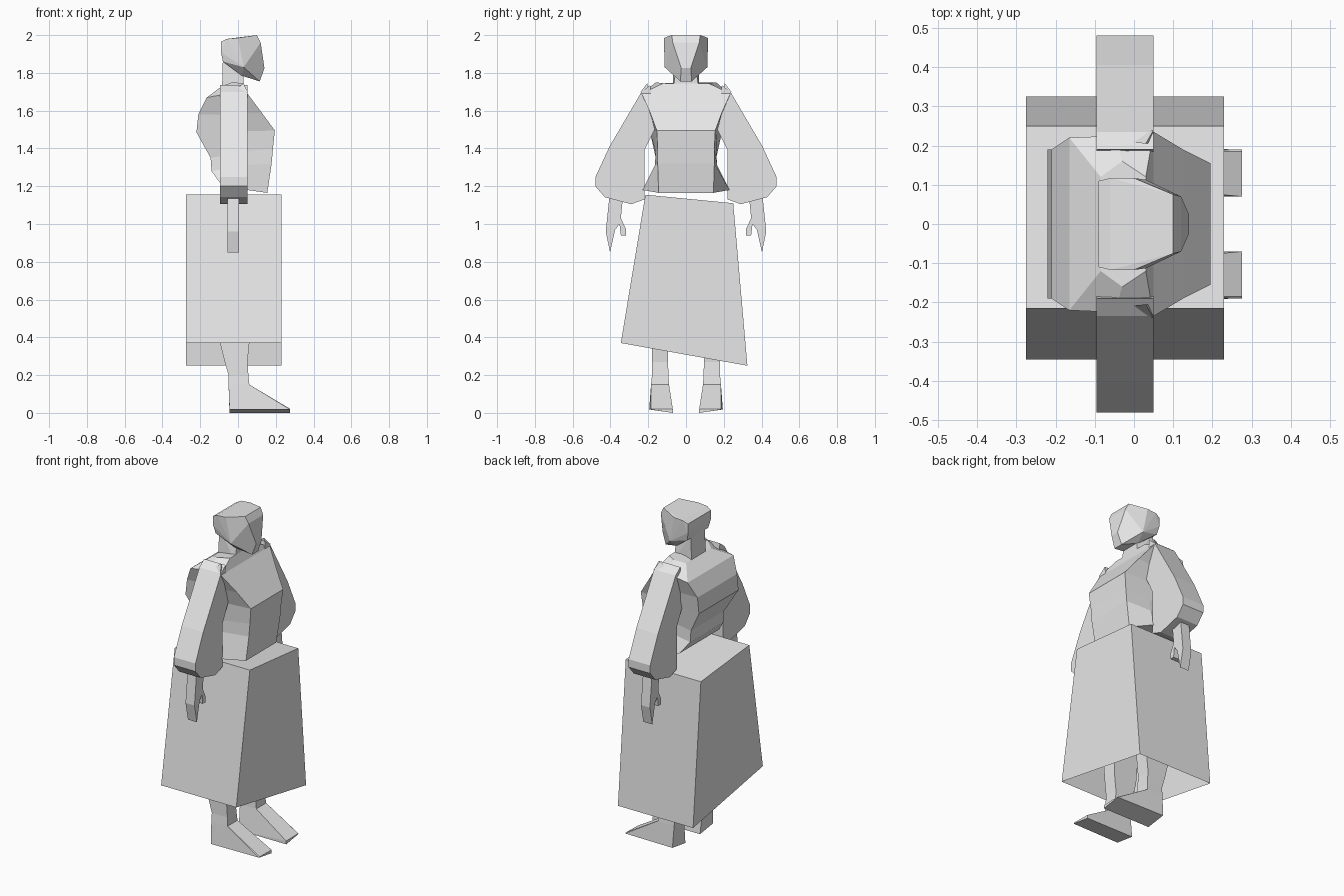
import bpy, bmesh

grey = bpy.data.materials.new("plain grey")
grey.diffuse_color = (0.8, 0.8, 0.8, 1)


def finish(name, bm):
    bmesh.ops.recalc_face_normals(bm, faces=bm.faces)
    me = bpy.data.meshes.new(name)
    bm.to_mesh(me)
    bm.free()
    me.materials.append(grey)
    ob = bpy.data.objects.new(name, me)
    bpy.context.collection.objects.link(ob)
    return ob


def slab(name, outline, x0, x1, side=1):
    """Flat (y, z) outline extruded along x."""
    bm = bmesh.new()
    a = [bm.verts.new((x0, y * side, z)) for y, z in outline]
    f = bm.faces.new(a)
    ext = bmesh.ops.extrude_face_region(bm, geom=[f])
    vs = [v for v in ext["geom"] if isinstance(v, bmesh.types.BMVert)]
    bmesh.ops.translate(bm, verts=vs, vec=(x1 - x0, 0, 0))
    return finish(name, bm)


def loft(name, rings):
    """Skin matching rings of points and cap both ends."""
    bm = bmesh.new()
    rs = [[bm.verts.new(p) for p in r] for r in rings]
    n = len(rs[0])
    for a, b in zip(rs, rs[1:]):
        for i in range(n):
            j = (i + 1) % n
            bm.faces.new((a[i], a[j], b[j], b[i]))
    bm.faces.new(rs[0])
    bm.faces.new(rs[-1])
    return finish(name, bm)


def hull(name, pts):
    bm = bmesh.new()
    for p in pts:
        bm.verts.new(p)
    res = bmesh.ops.convex_hull(bm, input=bm.verts)
    junk = {v for v in res["geom_interior"] if isinstance(v, bmesh.types.BMVert)}
    bmesh.ops.delete(bm, geom=list(junk), context='VERTS')
    bmesh.ops.dissolve_limit(bm, angle_limit=0.03, verts=bm.verts, edges=bm.edges)
    return finish(name, bm)


def both(pts):
    return [(x, s * y, z) for x, y, z in pts for s in (1, -1)]


# Skirt: lopsided block, open underneath
skirt = slab("skirt", [(-0.345, 0.37), (0.325, 0.25), (0.25, 1.11), (-0.215, 1.155)],
             -0.275, 0.23)
bm = bmesh.new()
bm.from_mesh(skirt.data)
bottom = [f for f in bm.faces if f.normal.z < -0.7]
bmesh.ops.delete(bm, geom=bottom, context='FACES_ONLY')
bm.to_mesh(skirt.data)
bm.free()

# Torso: six-sided rings given as back, side and front (x, half width, z)
torso_rings = [
    ((-0.09, 0.19, 1.21), (0.05, 0.23, 1.18), (0.155, 0.145, 1.165)),
    ((-0.14, 0.16, 1.28), (0.02, 0.165, 1.31), (0.178, 0.15, 1.32)),
    ((-0.145, 0.16, 1.35), (0.02, 0.16, 1.38), (0.185, 0.15, 1.40)),
    ((-0.22, 0.19, 1.485), (0.02, 0.165, 1.49), (0.195, 0.155, 1.495)),
    ((-0.21, 0.19, 1.58), (0.0, 0.19, 1.58), (0.125, 0.19, 1.59)),
    ((-0.165, 0.22, 1.67), (-0.05, 0.225, 1.69), (0.05, 0.235, 1.69)),
    ((-0.085, 0.12, 1.73), (-0.03, 0.16, 1.75), (0.03, 0.12, 1.745)),
]
loft("torso", [[b, s, f] + [(x, -y, z) for x, y, z in (f, s, b)]
               for b, s, f in torso_rings])

# Neck and head
hull("neck", both([(-0.085, 0.07, 1.70), (0.03, 0.07, 1.70),
                   (-0.08, 0.065, 1.88), (0.03, 0.05, 1.84)]))
hull("head", both([(-0.09, 0.11, 1.965), (-0.06, 0.117, 1.98), (0.10, 0.075, 2.0),
                   (0.00, 0.117, 1.985), (0.12, 0.07, 1.96), (0.14, 0.025, 1.825),
                   (0.115, 0.03, 1.755), (0.02, 0.06, 1.785), (0.03, 0.113, 1.83),
                   (-0.08, 0.10, 1.86), (-0.09, 0.11, 1.91)]))

# Paired parts
sleeve = [(0.19, 1.735), (0.235, 1.70), (0.405, 1.41), (0.48, 1.248), (0.48, 1.20),
          (0.43, 1.142), (0.29, 1.105), (0.22, 1.13), (0.22, 1.39), (0.16, 1.51)]
hand = [(0.335, 1.13), (0.345, 1.03), (0.318, 0.975), (0.318, 0.94), (0.345, 0.94),
        (0.352, 1.0), (0.375, 0.97), (0.402, 0.85), (0.425, 0.96), (0.405, 1.15)]
leg = [(0.15, -0.05, 0.06, 0.09, 0.185), (0.20, -0.05, 0.055, 0.093, 0.18),
       (0.27, -0.07, 0.05, 0.095, 0.18), (0.37, -0.095, 0.06, 0.095, 0.18),
       (0.60, -0.11, 0.07, 0.09, 0.185), (1.00, -0.11, 0.08, 0.08, 0.19)]
foot = [(-0.045, 0.07, 0), (-0.045, 0.195, 0.018), (0.275, 0.07, 0), (0.275, 0.19, 0.018),
        (0.275, 0.07, 0.02), (0.275, 0.185, 0.022), (0.06, 0.09, 0.15), (0.06, 0.185, 0.15),
        (-0.05, 0.09, 0.15), (-0.05, 0.185, 0.15)]
tab = [(0.05, 0.24, 1.70), (0.05, 0.205, 1.67), (0.03, 0.205, 1.745), (-0.03, 0.21, 1.70)]
for tag, s in (("left", 1), ("right", -1)):
    slab(tag + "_sleeve", sleeve, -0.095, 0.05, s)
    slab(tag + "_hand", hand, -0.055, 0.005, s)
    loft(tag + "_leg", [[(a, s * c, z), (b, s * c, z), (b, s * d, z), (a, s * d, z)]
                        for z, a, b, c, d in leg])
    hull(tag + "_foot", [(x, s * y, z) for x, y, z in foot])
    hull(tag + "_shoulder_tab", [(x, s * y, z) for x, y, z in tab])
